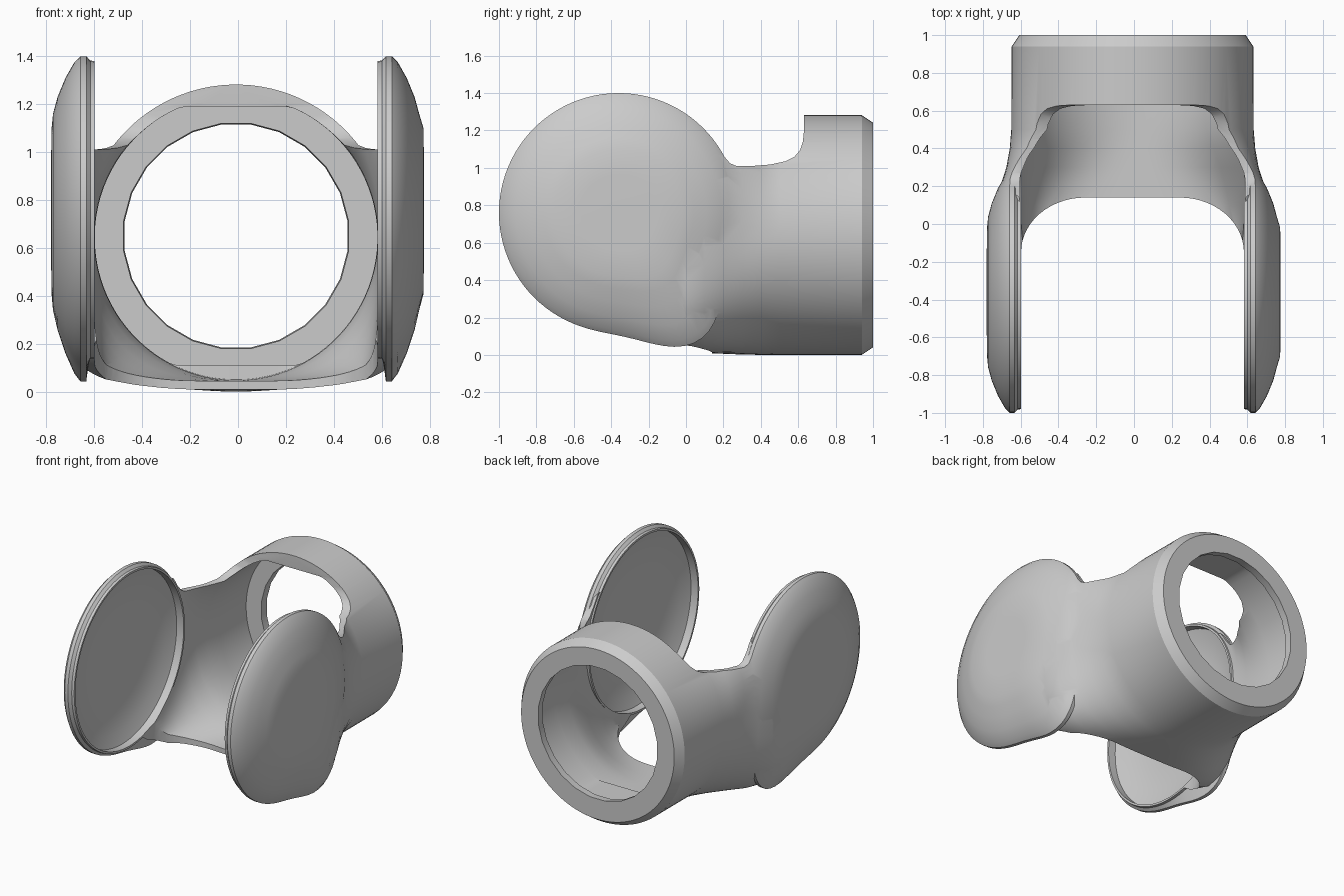
import bpy, bmesh
from math import sin, cos, pi, copysign, radians, exp

if "Cube" in bpy.data.objects:
    bpy.data.objects.remove(bpy.data.objects["Cube"])

AXIS_Y, AXIS_Z = -0.36, 0.76      # pivot centre of the two side discs
SHIFT = -0.008                    # model axis sits slightly left of centre


def loft(name, rings):
    """Closed solid through matching rings of points."""
    bm = bmesh.new()
    rows = [[bm.verts.new((p[0] + SHIFT, p[1], p[2])) for p in r] for r in rings]
    n = len(rows[0])
    for a, b in zip(rows, rows[1:]):
        for i in range(n):
            j = (i + 1) % n
            bm.faces.new((a[i], a[j], b[j], b[i]))
    bm.faces.new(rows[0][::-1])
    bm.faces.new(rows[-1])
    bmesh.ops.recalc_face_normals(bm, faces=bm.faces)
    me = bpy.data.meshes.new(name)
    bm.to_mesh(me)
    bm.free()
    ob = bpy.data.objects.new(name, me)
    bpy.context.collection.objects.link(ob)
    return ob


def section(y, a, z0, c, z1, n, m, lo=-9, hi=9, count=96):
    """Superellipse at y: half width a, exponent n below c and m above it."""
    pts = []
    for i in range(count):
        t = 2 * pi * (i + 0.5) / count
        e, b = (m, z1 - c) if sin(t) > 0 else (n, c - z0)
        x = a * copysign(abs(cos(t)) ** (2 / e), cos(t))
        z = c + b * copysign(abs(sin(t)) ** (2 / e), sin(t))
        pts.append((x, y, min(max(z, lo), hi)))
    return pts


def revolve(name, side, profile, bulge=0, count=96):
    """Revolve (x, radius) points around the pivot, swelling low at the back."""
    rings = []
    for x, r in profile:
        ring = []
        for i in range(count):
            t = 2 * pi * i / count - pi
            k = bulge if x > 0.61 else 0
            q = r * (1 + k * (r / 0.64) * exp(-((t + radians(58)) / radians(21)) ** 2))
            ring.append((side * x, AXIS_Y + q * cos(t), AXIS_Z + q * sin(t)))
        rings.append(ring)
    return loft(name, rings)


def combine(ob, other, op):
    """Apply a boolean and drop the helper."""
    other.hide_render = True
    m = ob.modifiers.new("bool", 'BOOLEAN')
    m.operation, m.object, m.solver = op, other, 'EXACT'
    bpy.context.view_layer.objects.active = ob
    bpy.ops.object.modifier_apply(modifier=m.name)
    bpy.data.objects.remove(other)


# Outer shell: round collar at the back flaring to a boxy fork at the front
shell = loft("fork_housing", [section(*r) for r in (
    (-0.3, 0.745, 0.12, 0.76, 1.28, 3.5, 3), (-0.15, 0.755, 0.045, 0.75, 1.28, 4.2, 3),
    (0.0, 0.757, 0.015, 0.72, 1.28, 4.6, 3.2), (0.1, 0.74, 0.01, 0.70, 1.27, 4, 3.2),
    (0.2, 0.70, 0.006, 0.67, 1.28, 3.2, 3.4), (0.3, 0.668, 0.002, 0.65, 1.285, 2.6, 3),
    (0.4, 0.65, 0, 0.641, 1.282, 2.2, 2.3), (0.5, 0.642, 0, 0.641, 1.282, 2, 2),
    (0.94, 0.64, 0, 0.641, 1.282, 2, 2), (1.0, 0.60, 0.04, 0.641, 1.242, 2, 2))])

# Inner cavity, with flats above and below inside the collar
cavity = loft("cavity_cutter", [section(*r) for r in (
    (-0.9, 0.588, 0.04, 0.76, 2.2, 9, 9), (-0.1, 0.59, 0.045, 0.74, 2.0, 8, 8),
    (0.0, 0.594, 0.045, 0.72, 1.9, 7, 7), (0.1, 0.598, 0.045, 0.70, 1.8, 5, 5.5),
    (0.2, 0.605, 0.045, 0.67, 1.55, 3.6, 4), (0.3, 0.605, 0.045, 0.65, 1.36, 2.7, 3),
    (0.4, 0.60, 0.045, 0.645, 1.27, 2.2, 2.4), (0.5, 0.592, 0.047, 0.645, 1.24, 2, 2),
    (0.629, 0.59, 0.05, 0.645, 1.235, 2, 2),
    (0.631, 0.59, 0.05, 0.645, 1.235, 2, 2, 0.11, 1.19),
    (0.945, 0.59, 0.05, 0.645, 1.235, 2, 2, 0.11, 1.19))])
combine(shell, cavity, 'DIFFERENCE')

# Round hole through the end plate
combine(shell, loft("hole_cutter", [section(y, r, 0.65 - r, 0.65, 0.65 + r, 2, 2, count=24)
                                    for y, r in ((0.93, 0.475), (1.05, 0.465))]),
        'DIFFERENCE')

# Gap between the fork arms, rounded in plan
arc = [(0.25 + 0.34 * cos(pi / 2 * i / 14), -0.15 + 0.29 * sin(pi / 2 * i / 14))
       for i in range(15)]
plan = [(0.59, -1.2)] + arc + [(-x, y) for x, y in arc[::-1]] + [(-0.59, -1.2)]
combine(shell, loft("gap_cutter", [[(x, y, z) for x, y in plan]
                                   for z in (-0.5, 2.5)]), 'DIFFERENCE')

# Saddle opening on top, following the disc outline in side view
side = [(-0.9, 2), (-0.9, 1.395)]
side += [(AXIS_Y + 0.635 * cos(radians(d)), AXIS_Z + 0.635 * sin(radians(d)))
         for d in range(90, 29, -4)]
side += [(0.235, 1.025), (0.27, 1.01), (0.35, 1.01), (0.45, 1.018), (0.53, 1.035),
         (0.58, 1.06), (0.61, 1.095), (0.625, 1.14), (0.63, 1.19), (0.63, 2)]
combine(shell, loft("saddle_cutter", [[(x, y, z) for y, z in side]
                                      for x in (-1, 1)]), 'DIFFERENCE')

# Domed side discs with a dished inner face
for s, top in ((-1, 0.772), (1, 0.784)):
    dome = revolve("disc", s, [(0.59, 0.62), (0.608, 0.622), (0.625, 0.64),
                               (0.65, 0.64), (0.675, 0.615), (0.712, 0.55),
                               (0.745, 0.47), (0.764, 0.40), (top - 0.002, 0.34),
                               (top, 0.2), (top, 0.02)], 0.26)
    combine(shell, dome, 'UNION')
    dish = revolve("dish_cutter", s, [(0.57, 0.606), (0.645, 0.606), (0.675, 0.53),
                                      (0.70, 0.42), (0.712, 0.3), (0.712, 0.02)])
    combine(shell, dish, 'DIFFERENCE')

# Smooth shading with crisp rims
bpy.ops.object.select_all(action='DESELECT')
shell.select_set(True)
bpy.context.view_layer.objects.active = shell
bpy.ops.object.shade_smooth_by_angle(angle=radians(30))
